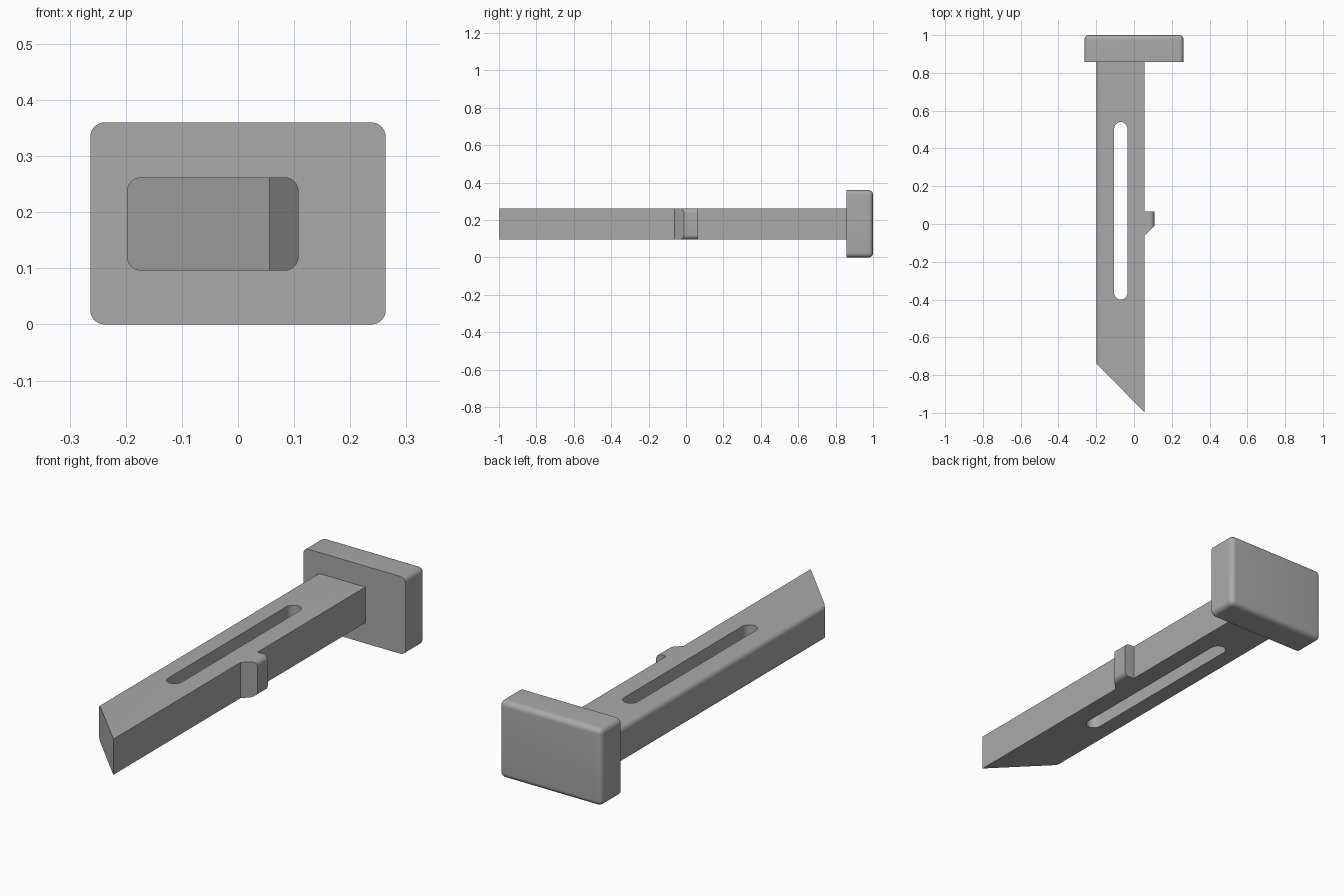
import bpy, bmesh, math

if "Cube" in bpy.data.objects:
    bpy.data.objects.remove(bpy.data.objects["Cube"], do_unlink=True)

grey = bpy.data.materials.new("plain grey")
colour = (0.4, 0.4, 0.4, 1)
grey.diffuse_color = colour
grey.use_nodes = True
grey.node_tree.nodes["Principled BSDF"].inputs["Base Color"].default_value = colour


def prism(name, outline, z0, z1, rounded=None, radius=0.025):
    """Extrude an outline in z and round the edges whose two ends pass the rule."""
    bm = bmesh.new()
    base = bm.faces.new([bm.verts.new((x, y, z0)) for x, y in outline])
    ext = bmesh.ops.extrude_face_region(bm, geom=[base])["geom"]
    tops = [v for v in ext if isinstance(v, bmesh.types.BMVert)]
    bmesh.ops.translate(bm, verts=tops, vec=(0, 0, z1 - z0))
    bmesh.ops.recalc_face_normals(bm, faces=bm.faces)
    if rounded:
        edges = [e for e in bm.edges if rounded(e.verts[0].co, e.verts[1].co)]
        bmesh.ops.bevel(bm, geom=edges, offset=radius, segments=8,
                        profile=0.5, affect='EDGES', clamp_overlap=True)
    mesh = bpy.data.meshes.new(name)
    bm.to_mesh(mesh)
    bm.free()
    mesh.materials.append(grey)
    obj = bpy.data.objects.new(name, mesh)
    bpy.context.collection.objects.link(obj)
    return obj


def activate(obj):
    bpy.ops.object.select_all(action='DESELECT')
    obj.select_set(True)
    bpy.context.view_layer.objects.active = obj


LOW, HIGH = 0.096, 0.262
LEFT, RIGHT, LUG, HEAD_FRONT = -0.198, 0.056, 0.108, 0.857

# Sliding bar with a slanted tip, rounded along its outer side
bar = prism("bar", [(LEFT, -0.74), (RIGHT, -0.997), (RIGHT, HEAD_FRONT + 0.01),
                    (LEFT, HEAD_FRONT + 0.01)], LOW, HIGH,
            lambda a, b: max(a.x, b.x) < LEFT + 0.001 and abs(a.y - b.y) > 0.1)

# Long round-ended slot cut through the bar
r, cx, steps = 0.035, -0.07, 16
arc = [math.pi * i / steps for i in range(steps + 1)]
slot = [(cx + r * math.cos(t), 0.54 - r + r * math.sin(t)) for t in arc]
slot += [(cx - r * math.cos(t), -0.4 + r - r * math.sin(t)) for t in arc]
cutter = prism("slot_cutter", slot, LOW - 0.1, HIGH + 0.1)
cutter.hide_render = True
cut = bar.modifiers.new("slot", 'BOOLEAN')
cut.operation = 'DIFFERENCE'
cut.solver = 'EXACT'
cut.object = cutter
activate(bar)
bpy.ops.object.modifier_apply(modifier=cut.name)
bpy.data.objects.remove(cutter, do_unlink=True)

# Side lug with a ramped front
lug = prism("side_lug", [(RIGHT - 0.01, -0.072), (LUG, -0.01), (LUG, 0.065),
                         (RIGHT - 0.01, 0.065)], LOW, HIGH,
            lambda a, b: min(a.x, b.x) > LUG - 0.001 and abs(a.y - b.y) > 0.01)

# Head block, rounded everywhere except around its front face
W = 0.263
head = prism("head", [(-W, HEAD_FRONT), (W, HEAD_FRONT), (W, 1), (-W, 1)], 0, 0.36,
             lambda a, b: max(a.y, b.y) > 0.99)

for obj in (bar, lug, head):
    activate(obj)
    bpy.ops.object.shade_smooth_by_angle(angle=math.radians(30))
